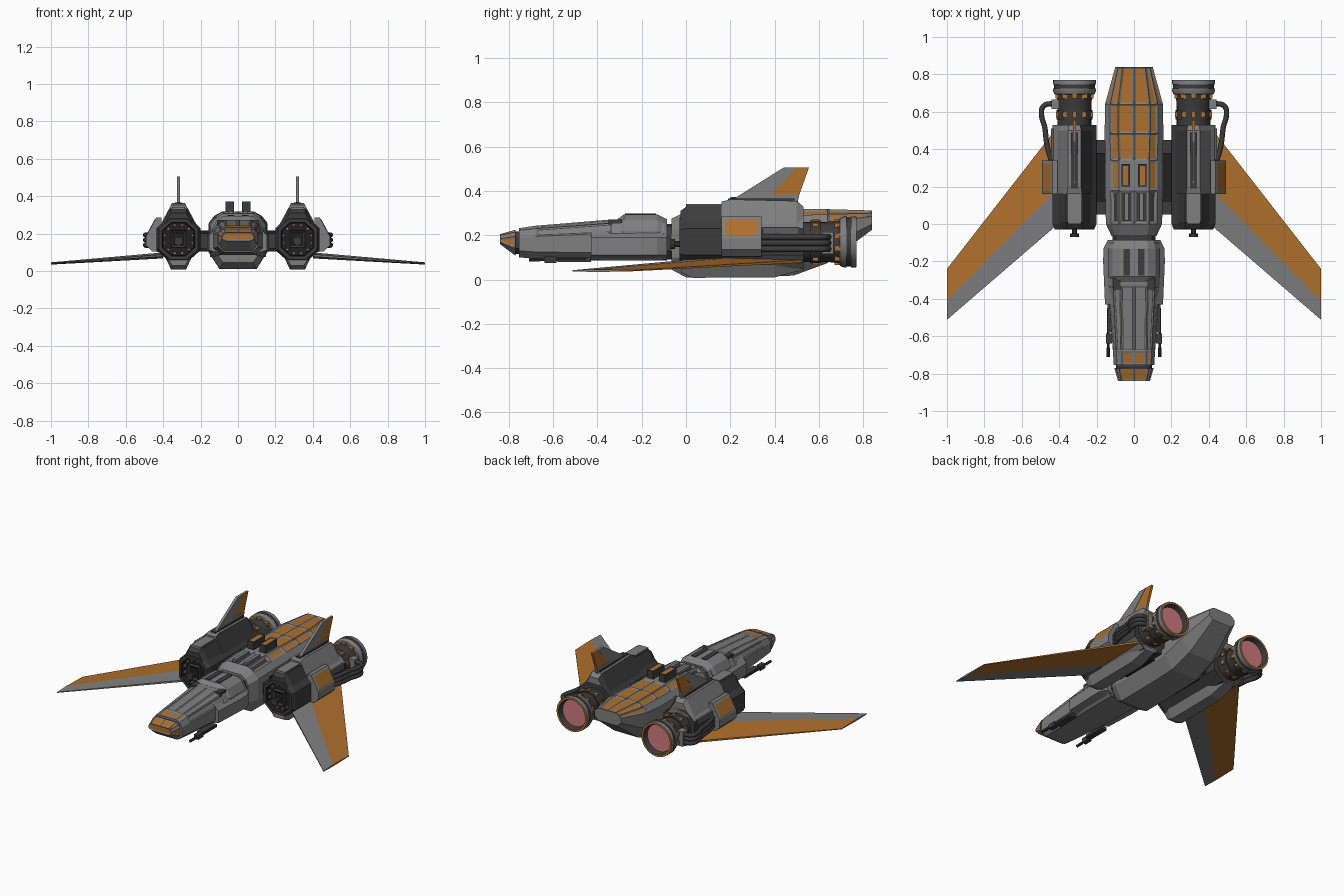
import bpy, bmesh, math

if "Cube" in bpy.data.objects:
    bpy.data.objects.remove(bpy.data.objects["Cube"])

COLOURS = {"light_grey": (.21, .21, .215), "dark_grey": (.045, .045, .047), "black_grey": (.015, .015, .016),
           "orange": (.43, .16, .025), "glow_pink": (.62, .2, .21), "mid_grey": (.11, .11, .115)}
MATS = []
for n, c in COLOURS.items():
    m = bpy.data.materials.new(n)
    m.diffuse_color = (*c, 1)
    m.use_nodes = True
    m.node_tree.nodes["Principled BSDF"].inputs["Base Color"].default_value = m.diffuse_color
    MATS.append(m)
L, D, K, O, P, G = range(6)


def loft(name, rings, mat=L, cols=None, panels=(), mirror=False, smooth=False):
    """Skin a list of rings; panels = (rule, [(material, inset, depth), ...])."""
    bm = bmesh.new()
    vs = [[bm.verts.new(p) for p in r] for r in rings]
    k = len(vs[0])
    for i in range(len(vs) - 1):
        for j in range(k):
            f = bm.faces.new((vs[i][j], vs[i][(j + 1) % k], vs[i + 1][(j + 1) % k], vs[i + 1][j]))
            c = cols(i, j) if cols else None
            f.material_index = mat if c is None else c
    for r in (vs[0][::-1], vs[-1]):
        bm.faces.new(r).material_index = mat
    bmesh.ops.recalc_face_normals(bm, faces=bm.faces)
    bm.normal_update()
    for rule, steps in panels:
        faces = [f for f in bm.faces if rule(f.calc_center_median(), f.normal)]
        for m, t, d in steps:
            bmesh.ops.inset_individual(bm, faces=faces, thickness=t, depth=d, use_even_offset=True)
            for f in faces:
                f.material_index = m
    me = bpy.data.meshes.new(name)
    bm.to_mesh(me)
    bm.free()
    for m in MATS:
        me.materials.append(m)
    if smooth:
        me.polygons.foreach_set("use_smooth", [True] * len(me.polygons))
        me.set_sharp_from_angle(angle=.6)
    ob = bpy.data.objects.new(name, me)
    bpy.context.collection.objects.link(ob)
    if mirror:
        ob.modifiers.new("mirror", "MIRROR")
    return ob


def box(name, x0, x1, y0, y1, z0, z1, mat, mirror=True, panels=()):
    return loft(name, [[(x0, y, z0), (x1, y, z0), (x1, y, z1), (x0, y, z1)] for y in (y0, y1)],
                mat, mirror=mirror, panels=panels)


def lathe(name, cx, cz, prof, mat, cols=None, n=24):
    return loft(name, [[(cx + r * math.cos(a * math.tau / n), y, cz + r * math.sin(a * math.tau / n))
                        for a in range(n)] for y, r in prof], mat, cols, mirror=True, smooth=True)


def prism(name, pts, x0, x1, mat):
    return loft(name, [[(x, y, z) for y, z in pts] for x in (x0, x1)], mat, mirror=True)


def hull(y, w, tw, bw, zt, zs, zu, zl, zb):
    half = [(0, zt), (tw, zt), (tw + (w - tw) * .6, zs), (w, zu), (w, zl), (bw, zb)]
    return [(x, y, z) for x, z in half + [(-x, z) for x, z in half[:0:-1]]]


# nose cap, collar and forward fuselage
loft("nose_cap", [hull(-.84, .085, .065, .06, .205, .2, .185, .17, .16),
                  hull(-.77, .105, .08, .075, .225, .215, .195, .14, .108)], L,
     panels=[(lambda c, n: n.z > .5 or n.y < -.9 or (abs(n.x) > .8 and c.z > .16), [(O, .007, -.003)])])
loft("nose_collar", [hull(y, .095, .07, .065, .218, .208, .19, .14, .115) for y in (-.78, -.74)], D)
loft("cockpit", [hull(-.755, .108, .065, .075, .232, .222, .19, .13, .1),
                 hull(-.68, .113, .065, .08, .243, .23, .195, .125, .095),
                 hull(-.33, .138, .07, .1, .272, .255, .21, .12, .086),
                 hull(-.1, .138, .07, .1, .275, .255, .21, .12, .086)], L,
     panels=[(lambda c, n: n.z > .3 and -.66 < c.y < -.4 and c.z > .21,
              [(D, .006, -.002), (L, .004, 0)]),
             (lambda c, n: n.z > .8 and c.y < -.68, [(O, .012, -.002)])])
loft("rear_hood", [hull(-.31, .12, .06, .08, .273, .26, .22, .15, .1),
                   hull(-.28, .14, .075, .09, .294, .27, .22, .13, .09),
                   hull(-.13, .14, .075, .09, .294, .27, .22, .13, .09),
                   hull(-.085, .125, .07, .09, .272, .25, .21, .13, .09)], L)
loft("cheek_panel", [[(s * .06, y, .086), (s * w, y, .11), (s * w, y, .19), (s * .11, y, .235)]
                     for s in (1,) for y, w in ((-.43, .155), (-.2, .165), (-.13, .163), (-.085, .14))],
     L, mirror=True)
box("hood_slot", .022, .055, -.275, -.135, .29, .298, D)
box("canopy_shade", .072, .112, -.35, -.29, .24, .272, D)
loft("neck_joint", [hull(y, .115, .07, .08, .25, .24, .2, .13, .09) for y in (-.11, -.02)], D)

# main body: grey ribs around sunken orange roof panels
loft("main_body", [hull(-.065, .12, .07, .08, .275, .255, .22, .1, .045),
                   hull(0, .15, .08, .1, .308, .28, .24, .1, .01),
                   hull(.18, .155, .08, .1, .318, .288, .25, .1, .01),
                   hull(.34, .155, .08, .1, .318, .288, .25, .1, .012),
                   hull(.485, .157, .085, .1, .318, .29, .25, .1, .018),
                   hull(.64, .155, .085, .09, .318, .295, .26, .15, .075),
                   hull(.84, .1, .06, .07, .312, .3, .285, .25, .225)], L,
     panels=[(lambda c, n: n.z > .5 and c.y > .34 and abs(c.x) < .118, [(O, .01, -.006)]),
             (lambda c, n: n.z > .5 and 0 < c.y < .18 and abs(c.x) < .118, [(D, .014, -.008)]),
             (lambda c, n: n.z > .5 and .18 < c.y < .34 and .06 < abs(c.x) < .118, [(O, .014, -.004)])])
box("roof_slat", .03, .052, .02, .165, .3, .32, L)
box("roof_intake", .022, .068, .2, .32, .3, .372, D,
    panels=[(lambda c, n: n.z > .9, [(O, .009, -.003)])])
box("body_rib", -.155, .155, .325, .345, .1, .255, L, mirror=False)
box("wing_bridge", .13, .215, .05, .45, .12, .2, D)
box("bridge_rib", .13, .215, .12, .38, .105, .215, K)

# guns beside the nose
lathe("nose_gun_barrel", .138, .09, [(-.71, .009), (-.66, .009), (-.66, .006), (-.45, .006)], D, n=10)
box("nose_gun_body", .118, .15, -.64, -.585, .075, .105, D)
box("nose_gun_mount", .1, .142, -.58, -.43, .08, .1, D)

# engine nacelles
CX, CZ = .318, .17


def octo(y, s=1.0):
    q = [(.05, .12), (.117, .06), (.117, -.06), (.05, -.12)]
    return [(CX + x * s, y, CZ + z * s) for x, z in q + [(-x, z) for x, z in q[::-1]]]


loft("nacelle", [octo(-.03, .9), octo(0), octo(.16), octo(.53)], D,
     cols=lambda i, j: L if i == 2 and j in (0, 2) else None,
     panels=[(lambda c, n: n.y < -.9, [(K, .018, 0), (K, .004, -.03)])])


def spine(name, rows, mat, cols=None, **kw):
    loft(name, [[(CX - b, y, z0), (CX - t, y, z1), (CX + t, y, z1), (CX + b, y, z0)]
                for y, b, t, z0, z1 in rows], mat, cols, mirror=True, **kw)


bpy.data.objects["nacelle"].modifiers.new("mirror", "MIRROR")
spine("front_spine", [(-.025, .07, .04, .26, .31), (.01, .085, .045, .26, .335), (.165, .085, .045, .26, .335)], D)
box("spine_hatch", CX - .035, CX + .035, 0, .16, .32, .342, L)
spine("rear_spine", [(.16, .095, .04, .25, .352), (.2, .095, .035, .25, .362), (.5, .095, .035, .25, .355),
                     (.53, .08, .03, .25, .33)], L, lambda i, j: D if j == 0 else None)
box("spine_channel", CX - .018, CX + .018, .19, .49, .35, .366, D)
spine("nacelle_keel", [(-.02, .06, .035, .07, .03), (.03, .07, .04, .07, .008), (.4, .07, .04, .07, .01),
                       (.53, .06, .035, .08, .045)], L)
box("nacelle_side_plate", .43, .443, .345, .51, .2, .235, G)
box("intake_core", CX - .04, CX + .04, -.03, .02, CZ - .045, CZ + .045, D,
    panels=[(lambda c, n: n.y < -.9, [(K, .012, -.01)])])
for i in range(12):
    a = (i + .5) * math.tau / 12
    x, z = CX + .078 * math.cos(a), CZ + .078 * math.sin(a)
    box("intake_light", x - .006, x + .006, -.012, .01, z - .006, z + .006, P)
lathe("intake_gun", CX, CZ - .01, [(-.07, .024), (-.05, .024), (-.05, .014), (0, .014)], D, n=10)

# outer pods with slanted orange panel
loft("side_pod", [[(.41, y, .285), (.437, y, .285), (.491, y, .185), (.491, y, .135), (.46, y, .105),
                   (.41, y, .1)] for y in (.16, .34)], L,
     panels=[(lambda c, n: n.z > .3 and n.x > .3, [(O, .016, .003)])], mirror=True)

# exhaust: core, ring, glow, orange studs
lathe("engine_core", CX, CZ, [(.5, .09), (.56, .09), (.56, .096), (.61, .096), (.61, .09), (.66, .092), (.71, .1)], D)
lathe("exhaust_ring", CX, CZ, [(.69, .09), (.695, .108), (.715, .116), (.725, .116), (.725, .11), (.745, .11),
                               (.745, .116), (.77, .114), (.77, .1), (.735, .09)], L,
      lambda i, j: O if i == 7 else (D if i in (4, 8) else None), n=32)
lathe("exhaust_glow", CX, CZ, [(.73, .091), (.738, .091)], P, n=32)
for i in range(10):
    a = (i + .5) * math.tau / 10
    x, z = CX + .092 * math.cos(a), CZ + .092 * math.sin(a)
    box("engine_stud", x - .011, x + .011, .572, .598, z - .011, z + .011, O)
    box("ring_stud", x - .014, x + .014, .67, .698, z - .012, z + .012, O)

# side pipes
for s in (-1, 1):
    for z in (.192, .165, .138):
        cu = bpy.data.curves.new("engine_pipe", "CURVE")
        cu.dimensions = "3D"
        cu.bevel_depth, cu.bevel_resolution, cu.resolution_u = .014, 2, 6
        pts = [(.44, .33), (.465, .42), (.478, .52), (.494, .58), (.484, .63), (.42, .645)]
        sp = cu.splines.new("BEZIER")
        sp.bezier_points.add(len(pts) - 1)
        for b, (x, y) in zip(sp.bezier_points, pts):
            b.co = (s * x, y, z)
            b.handle_left_type = b.handle_right_type = "AUTO"
        cu.materials.append(MATS[D])
        bpy.context.collection.objects.link(bpy.data.objects.new("engine_pipe", cu))
box("pipe_socket", .4, .442, .615, .665, .115, .215, L)

# wings: grey leading strip, orange behind
WING = [L, L, O, O, O, L]
loft("wing", [[(x, f, z - t * .4), (x, f, z + t * .4), (x, m, z + t), (x, r, z + t * .4), (x, r, z - t * .4),
               (x, m, z - t)] for x, f, m, r, z, t in ((.4, .005, .2, .53, .083, .016),
                                                       (1, -.512, -.41, -.24, .04, .006))],
     L, cols=lambda i, j: WING[j], mirror=True)

# tail fins
prism("tail_fin", [(.16, .33), (.44, .505), (.5, .505), (.385, .385), (.512, .385), (.5, .33)],
      CX - .009, CX + .009, L)
prism("fin_tip", [(.385, .385), (.5, .505), (.555, .505), (.512, .385)], CX - .008, CX + .008, O)
